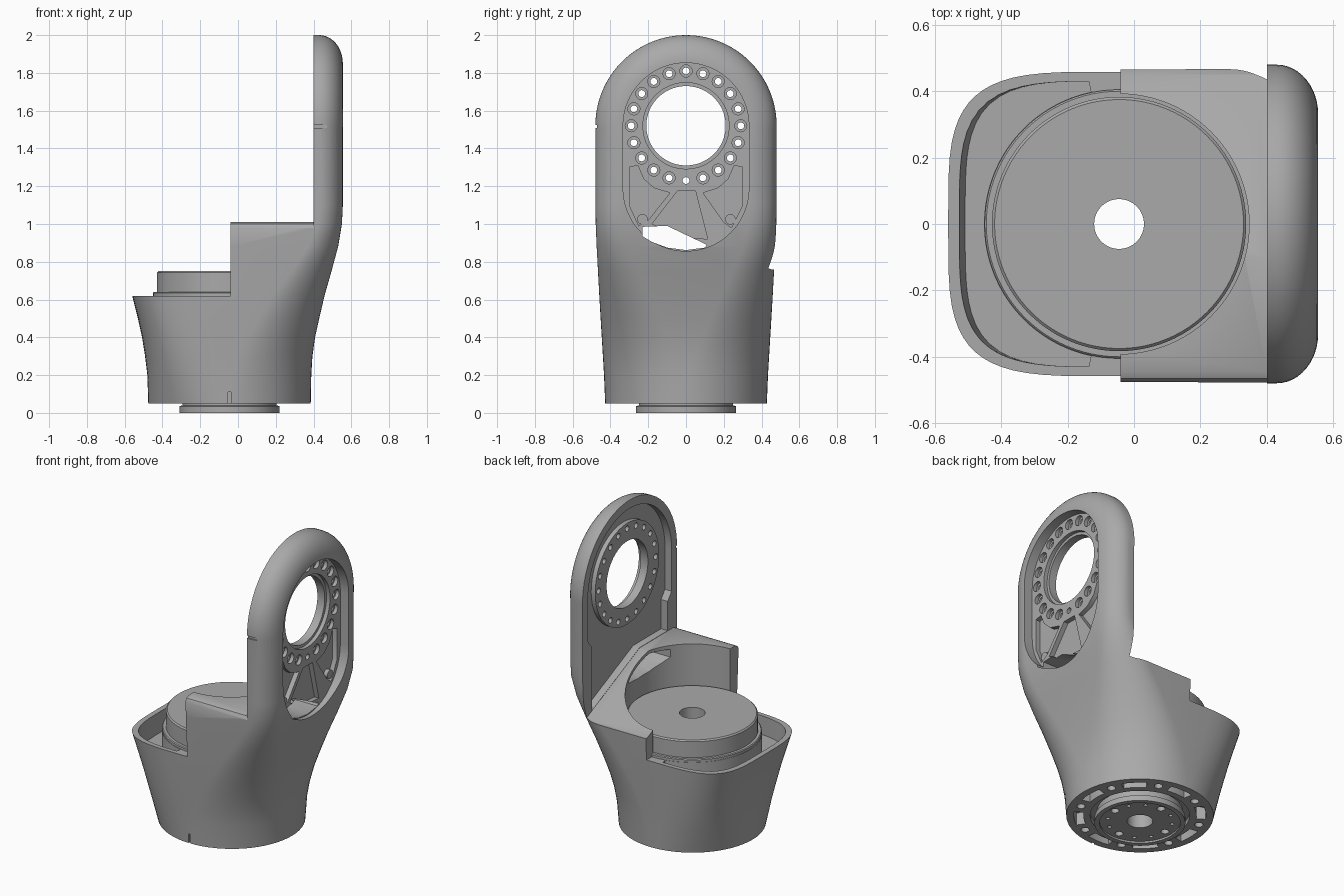
import bpy, bmesh
from math import sin, cos, pi, radians

cube = bpy.data.objects.get("Cube")
if cube:
    bpy.data.objects.remove(cube, do_unlink=True)

CX = -0.045      # axis of the turntable
EYE = 1.52       # height of the arm's bearing axis

grey = bpy.data.materials.new("cast_grey")
grey.use_nodes = True
grey.diffuse_color = (0.4, 0.4, 0.4, 1)
grey.node_tree.nodes["Principled BSDF"].inputs["Base Color"].default_value = (0.4, 0.4, 0.4, 1)


def loft(bm, rings):
    """Skin a closed solid through rings with equal point counts."""
    rows = [[bm.verts.new(p) for p in ring] for ring in rings]
    n = len(rows[0])
    for a, b in zip(rows, rows[1:]):
        for i in range(n):
            j = (i + 1) % n
            bm.faces.new((a[i], a[j], b[j], b[i]))
    bm.faces.new(rows[0][::-1])
    bm.faces.new(rows[-1])


def prism_x(bm, pts, x0, x1):
    loft(bm, [[(x, y, z) for y, z in pts] for x in (x0, x1)])


def circle(u, v, r, n=48):
    return [(u + r * cos(2 * pi * i / n), v + r * sin(2 * pi * i / n)) for i in range(n)]


def rod_z(bm, x, y, r, z0, z1, n=64):
    loft(bm, [[(a, b, z) for a, b in circle(x, y, r, n)] for z in (z0, z1)])


def box(bm, x0, x1, y0, y1, z0, z1):
    prism_x(bm, [(y0, z0), (y1, z0), (y1, z1), (y0, z1)], x0, x1)


def make(name, build):
    bm = bmesh.new()
    build(bm)
    bmesh.ops.recalc_face_normals(bm, faces=bm.faces)
    me = bpy.data.meshes.new(name)
    bm.to_mesh(me)
    bm.free()
    me.materials.append(grey)
    ob = bpy.data.objects.new(name, me)
    bpy.context.collection.objects.link(ob)
    return ob


def boolean(target, build, op="DIFFERENCE"):
    tool = make("cutter", build)
    tool.hide_render = True
    mod = target.modifiers.new("bool", "BOOLEAN")
    mod.operation, mod.solver, mod.object = op, "EXACT", tool
    bpy.context.view_layer.objects.active = target
    bpy.ops.object.modifier_apply(modifier=mod.name)
    bpy.data.objects.remove(tool, do_unlink=True)


def smooth(ob, angle=32):
    bpy.ops.object.select_all(action="DESELECT")
    ob.select_set(True)
    bpy.context.view_layer.objects.active = ob
    bpy.ops.object.shade_smooth_by_angle(angle=radians(angle))


# Housing hull: round foot flaring to a squared collar and a flat-backed arm
# columns: height, left x, right x, half width
STATIONS = [(.05, -.475, .385, .428), (.2, -.48, .388, .434), (.3, -.492, .394, .44),
            (.4, -.508, .408, .446), (.5, -.53, .43, .452), (.62, -.56, .458, .459),
            (.75, -.58, .495, .466), (.88, -.58, .53, .473), (1.0, -.58, .55, .478),
            (1.1, -.58, .555, .479), (EYE, -.58, .555, .479)]


def section(z, xl, xr, w):
    t = min(1, (z - .05) / 1.0)
    t = t * t * (3 - 2 * t)
    rx = (xr - CX) * (1 - t) + .125 * t
    ry = w * (1 - t) + .15 * t
    n = 2 + 2 * min(1, (z - .05) / .57)
    right = [(xr - rx + rx * cos(a), w - ry + ry * sin(a))
             for a in [pi / 2 * i / 16 for i in range(17)]]
    left = [(CX + (CX - xl) * -abs(sin(a)) ** (2 / n), w * abs(cos(a)) ** (2 / n))
            for a in [pi / 2 * (i + 1) / 16 for i in range(16)]]
    half = right + left
    lower = [(x, -y) for x, y in half[-2::-1]]
    return [(x, y, z) for x, y in half + lower]


def hull(bm):
    loft(bm, [section(*s) for s in STATIONS])
    bmesh.ops.remove_doubles(bm, verts=bm.verts, dist=1e-5)


body = make("arm_housing", hull)


# Rounded arm head, a solid of revolution about the bearing axis
def head(bm):
    prof = [(.3, .48), (.43, .48)]
    prof += [(.43 + .125 * sin(a), .33 + .15 * cos(a)) for a in [pi / 2 * i / 12 for i in range(1, 13)]]
    loft(bm, [[(x, y, z) for y, z in circle(0, EYE, r, 96)] for x, r in prof])


boolean(body, head, "UNION")

# Roof cut: flat shelf with a rounded edge, then a slope down towards the back
boolean(body, lambda bm: prism_x(bm, [(-1, .97), (-.477, .98), (-.466, 1.0), (-.445, 1.01), (-.1, 1.01),
                                      (.45, .76), (1, .75), (1, 3), (-1, 3)], -1, .4))
boolean(body, lambda bm: box(bm, -1, -.04, -1, 1, .62, 3))
boolean(body, lambda bm: rod_z(bm, CX, 0, .392, .58, 1.2, 96))


# Crescent tray between the collar wall and the turntable
def tray(bm):
    def ring(z, k):
        arc = [radians(-78 + 156 * i / 40) for i in range(41)]
        outer = []
        for a in arc:
            c, s = cos(a), sin(a)
            r = (abs(c / (.488 * k)) ** 4 + abs(s / .43) ** 4) ** -.25
            outer.append((CX - r * c, r * s, z))
        inner = [(CX - .407 * cos(a), .407 * sin(a), z) for a in arc[::-1]]
        return outer + inner
    loft(bm, [ring(.5, .95), ring(.7, 1.01)])


boolean(body, tray)


# Hollow on the inner side of the arm, with a raised bearing boss
def hollow(bm):
    arch = [(.425 * cos(pi * i / 48), EYE + .425 * sin(pi * i / 48)) for i in range(49)]
    prism_x(bm, arch + [(-.425, 1.25), (-.385, 1.2), (-.385, 1.012), (-.1, 1.012),
                        (.385, .792), (.385, 1.2), (.425, 1.25)], .3, .447)


boolean(body, hollow)
boolean(body, lambda bm: prism_x(bm, circle(0, EYE, .325, 80), .418, .48), "UNION")


# Long oval window on the outer side
def window(bm):
    top = [(.333 * cos(pi * i / 40), EYE + .333 * sin(pi * i / 40)) for i in range(41)]
    prism_x(bm, top + [(-y, 2.71 - z) for y, z in top], .495, .8)


boolean(body, window)


# Deeper weight-saving pockets under the bearing
def pockets(bm):
    prism_x(bm, [(-.3, 1.3), (-.255, 1.31), (-.225, 1.24), (-.17, 1.19), (-.085, 1.165),
                 (-.2, 1.02), (-.25, .99), (-.3, 1.1)], .464, .6)
    prism_x(bm, [(.3, 1.3), (.255, 1.31), (.225, 1.24), (.17, 1.19), (.09, 1.165),
                 (.2, 1.01), (.24, .98), (.3, 1.1)], .464, .6)
    prism_x(bm, [(-.045, 1.175), (.05, 1.175), (.115, .92), (.0, .93), (-.18, 1.0)], .464, .6)


boolean(body, pockets)
boolean(body, lambda bm: prism_x(bm, [(-.23, .985), (-.1, .99), (.11, .89), (.1, .875), (0, .862),
                                      (-.1, .875), (-.18, .905), (-.23, .935)], .25, .7))

# Bearing bore, its step and the bolt circle
boolean(body, lambda bm: prism_x(bm, circle(0, EYE, .21, 80), .2, .8))
boolean(body, lambda bm: prism_x(bm, circle(0, EYE, .228, 80), .47, .8))


def bolts(x0, x1, r):
    def build(bm):
        for i in range(20):
            a = radians(18 * i)
            if i != 10 or r < .02:
                prism_x(bm, circle(.29 * sin(a), EYE + .29 * cos(a), r, 20), x0, x1)
    return build


boolean(body, bolts(.472, .8, .032))
boolean(body, bolts(.3, .8, .018))


# Two small lugs standing in the side pockets
def lugs(bm):
    for y in (-.23, .235):
        prism_x(bm, circle(y, 1.025, .028, 20), .455, .49)


boolean(body, lugs, "UNION")


# Foot slots, screw holes and alignment notches
def foot_cuts(bm):
    for i in range(8):
        a0 = pi * i / 4
        arc = [a0 - .2 + .4 * k / 8 for k in range(9)]
        pts = [(CX + .385 * cos(a), .385 * sin(a)) for a in arc]
        pts += [(CX + .33 * cos(a), .33 * sin(a)) for a in arc[::-1]]
        loft(bm, [[(x, y, z) for x, y in pts] for z in (0, .13)])
        a = a0 + pi / 8
        rod_z(bm, CX + .36 * cos(a), .36 * sin(a), .025, 0, .13, 16)
    rod_z(bm, CX, 0, .29, 0, .08)
    box(bm, CX - .008, CX + .008, -.6, -.418, 0, .11)
    box(bm, .36, .47, -.6, -.47, 1.508, 1.524)


boolean(body, foot_cuts)
boolean(body, lambda bm: rod_z(bm, CX, 0, .1, -.1, 1))
smooth(body)


# Turntable: stepped drum in the collar
def drum(bm):
    prof = [(.405, .5), (.405, .635), (.4, .64), (.383, .64), (.383, .742), (.375, .75)]
    loft(bm, [[(x, y, z) for x, y in circle(CX, 0, r, 96)] for r, z in prof])


turntable = make("turntable", drum)
boolean(turntable, lambda bm: rod_z(bm, CX, 0, .075, 0, 1))
smooth(turntable)


# Mounting flange under the foot, with a stepped face and screw holes
def flange(bm):
    prof = [(.265, 0), (.265, .035), (.25, .04), (.25, .1)]
    loft(bm, [[(x, y, z) for x, y in circle(CX, 0, r, 80)] for r, z in prof])


def flange_holes(bm):
    rod_z(bm, CX, 0, .075, -.1, .6)
    for i in range(12):
        a = pi * i / 6
        r = .024 if i % 3 == 0 else .012
        rod_z(bm, CX + .19 * cos(a), .19 * sin(a), r, -.1, .06, 16)


mount = make("mounting_flange", flange)
boolean(mount, lambda bm: rod_z(bm, CX, 0, .235, -.1, .012))
boolean(mount, flange_holes)
smooth(mount)

# Hollow shaft lining the centre bore
shaft = make("hollow_shaft", lambda bm: rod_z(bm, CX, 0, .102, .07, .55))
boolean(shaft, lambda bm: rod_z(bm, CX, 0, .075, 0, 1))
smooth(shaft)
